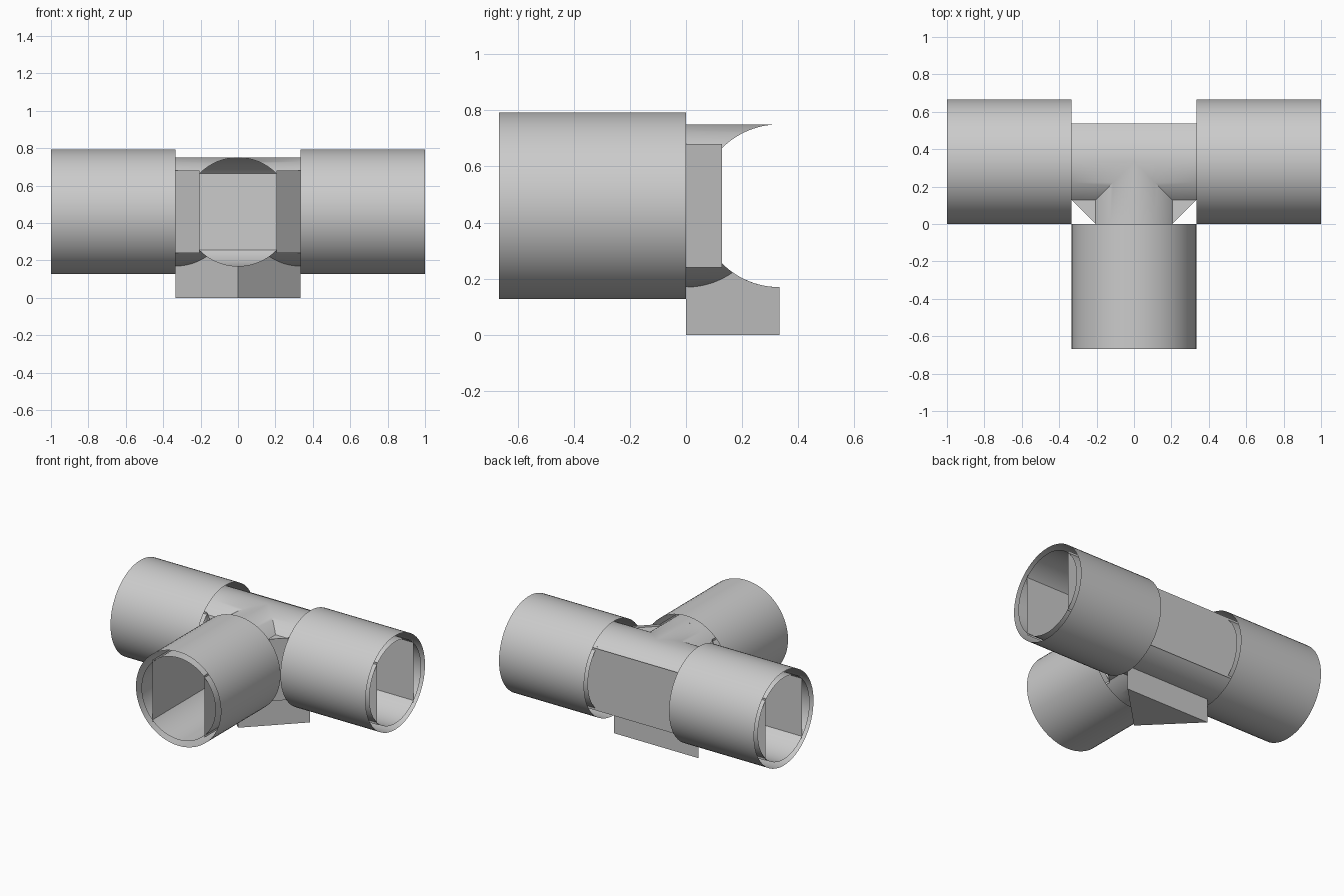
import bpy, bmesh, math
from mathutils import Matrix

if "Cube" in bpy.data.objects:
    bpy.data.objects.remove(bpy.data.objects["Cube"])

R_OUT, R_IN = 0.333, 0.29      # sleeve and inner pipe radii
CZ, CY, S = 0.46, 0.333, 0.333  # pipe axis height, main axis y, half width of junction
W = R_IN * math.sin(math.radians(45))   # half width of the inner duct
H = 0.22                        # half height of flat duct walls
N = 24


def finish(name, bm):
    bmesh.ops.remove_doubles(bm, verts=bm.verts, dist=0.0005)
    bmesh.ops.recalc_face_normals(bm, faces=bm.faces)
    me = bpy.data.meshes.new(name)
    bm.to_mesh(me)
    bm.free()
    ob = bpy.data.objects.new(name, me)
    bpy.context.collection.objects.link(ob)
    bpy.ops.object.select_all(action='DESELECT')
    ob.select_set(True)
    bpy.context.view_layer.objects.active = ob
    bpy.ops.object.shade_smooth_by_angle(angle=math.radians(30))
    return ob


def poly(bm, pts):
    pts = [p for i, p in enumerate(pts)
           if all(math.dist(p, q) > 1e-5 for q in pts[:i])]
    if len(pts) > 2:
        bm.faces.new([bm.verts.new(p) for p in pts])


def tube(name, r, centre, axis):
    bm = bmesh.new()
    rot = Matrix.Rotation(math.pi / 2, 4, 'Y' if axis == 'X' else 'X')
    bmesh.ops.create_cone(bm, cap_ends=False, segments=64, radius1=r, radius2=r,
                          depth=0.667, matrix=Matrix.Translation(centre) @ rot)
    finish(name, bm)


def wall(bm, a, b):
    poly(bm, [(*a, CZ - H), (*b, CZ - H), (*b, CZ + H), (*a, CZ + H)])


def arc(d):
    return math.sqrt(R_IN ** 2 - d ** 2)


# Three open double-walled sleeves
for side, c, ax in (("left", (-0.6665, CY, CZ), 'X'),
                    ("right", (0.6665, CY, CZ), 'X'),
                    ("front", (0, -0.3335, CZ), 'Y')):
    tube(side + "_sleeve", R_OUT, c, ax)
    tube(side + "_inner_pipe", R_IN, c, ax)

# Flat duct walls, with angled corners between the branches
bm = bmesh.new()
wall(bm, (-1, CY + W), (1, CY + W))
for s in (-1, 1):
    wall(bm, (s, CY - W), (s * S, CY - W))
    wall(bm, (s * S, CY - W), (s * W, 0))
    wall(bm, (s * W, 0), (s * W, -0.667))
finish("duct_walls", bm)

# Mitred upper and lower shells of the junction
d = [R_IN * math.sin(math.radians(-45 + 90 * i / N)) for i in range(N + 1)]
for name, k in (("junction_top", 1), ("junction_bottom", -1)):
    bm = bmesh.new()
    for a, b in zip(d, d[1:]):
        za, zb = CZ + k * arc(a), CZ + k * arc(b)
        poly(bm, [(a, 0, za), (b, 0, zb), (b, CY - abs(b), zb), (a, CY - abs(a), za)])
        for s in (-1, 1):
            poly(bm, [(s * max(-a, 0), CY + a, za), (s * S, CY + a, za),
                      (s * S, CY + b, zb), (s * max(-b, 0), CY + b, zb)])
    for s in (-1, 1):           # corner gussets
        z = CZ + k * W
        poly(bm, [(s * W, 0, z), (s * S, CY - W, z), (s * W, CY - W, z)])
    finish(name, bm)

# Triangular foot fitted under the junction
bm = bmesh.new()
t = [S * i / N for i in range(N + 1)]


def under(v):
    return CZ - arc(min(v, abs(CY - v)))


for s in (-1, 1):
    for a, b in zip(t, t[1:]):
        poly(bm, [(s * a, a, 0), (s * b, b, 0), (s * b, b, under(b)), (s * a, a, under(a))])
z = CZ - R_IN
poly(bm, [(-S, CY, 0), (S, CY, 0), (S, CY, z), (-S, CY, z)])
poly(bm, [(0, 0, 0), (S, CY, 0), (-S, CY, 0)])
finish("foot", bm)
